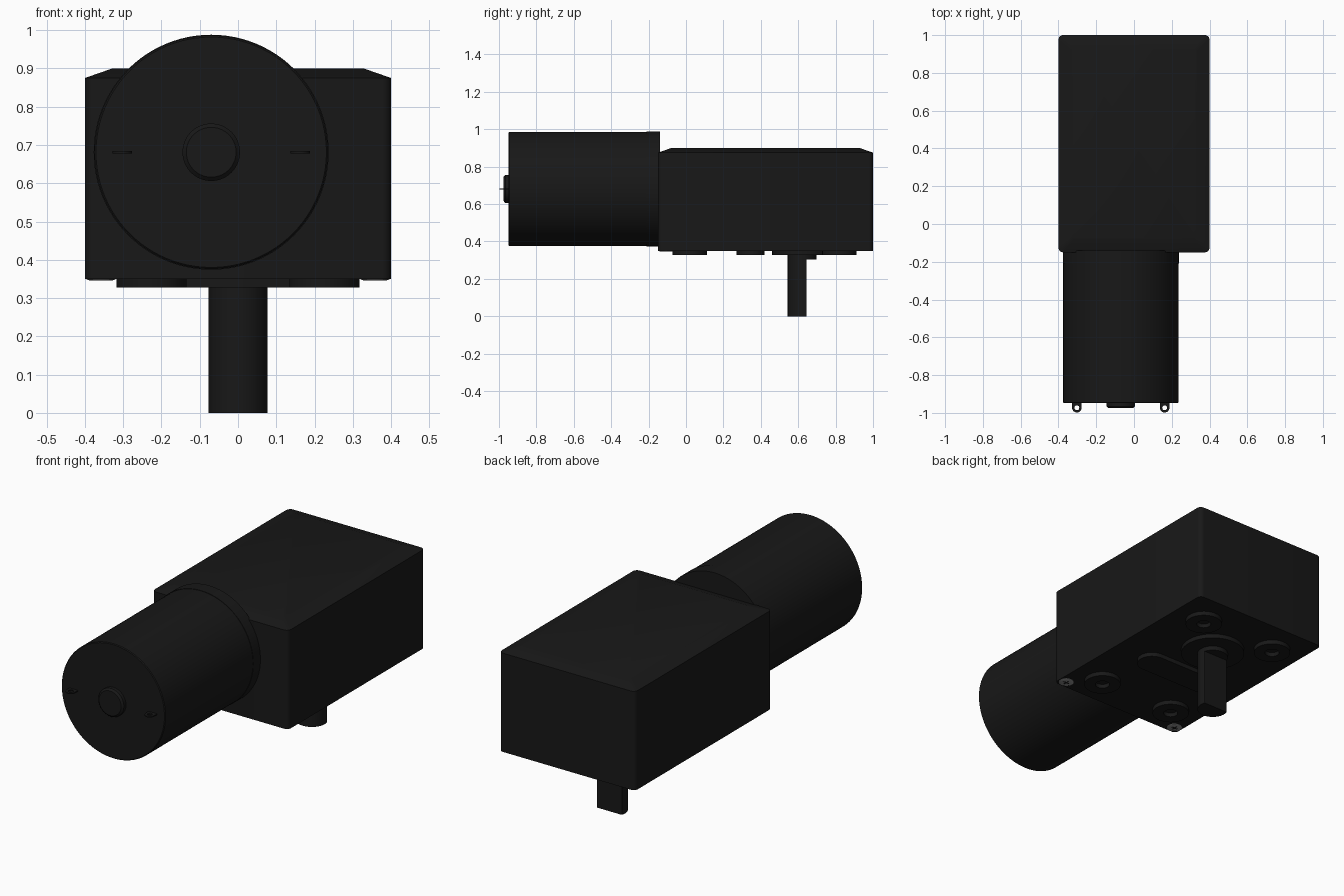
import bpy, bmesh
from math import sin, cos, pi, radians
from mathutils import Matrix

if "Cube" in bpy.data.objects:
    bpy.data.objects.remove(bpy.data.objects["Cube"])


def material(name, v):
    m = bpy.data.materials.new(name)
    m.diffuse_color = (v, v, v, 1)
    m.use_nodes = True
    m.node_tree.nodes["Principled BSDF"].inputs["Base Color"].default_value = m.diffuse_color
    return m


BLACK = material("black", 0.009)
STEEL = material("steel", 0.25)


def finish(name, bm, mat=BLACK):
    bmesh.ops.remove_doubles(bm, verts=bm.verts, dist=1e-5)
    bmesh.ops.recalc_face_normals(bm, faces=bm.faces)
    me = bpy.data.meshes.new(name)
    bm.to_mesh(me)
    bm.free()
    me.materials.append(mat)
    ob = bpy.data.objects.new(name, me)
    bpy.context.collection.objects.link(ob)
    bpy.ops.object.select_all(action='DESELECT')
    ob.select_set(True)
    bpy.context.view_layer.objects.active = ob
    bpy.ops.object.shade_smooth_by_angle(angle=radians(30))
    return ob


def loft(name, sections, mat=BLACK):
    """Skin a stack of (outline, z) sections and cap both ends."""
    bm = bmesh.new()
    rings = [[bm.verts.new((x, y, z)) for x, y in pts] for pts, z in sections]
    n = len(rings[0])
    for a, b in zip(rings, rings[1:]):
        for i in range(n):
            bm.faces.new((a[i], a[(i + 1) % n], b[(i + 1) % n], b[i]))
    bm.faces.new(rings[0])
    bm.faces.new(rings[-1])
    return finish(name, bm, mat)


def lathe(name, profile, matrix, mat=BLACK, steps=64):
    """Spin a (radius, height) profile about local z."""
    bm = bmesh.new()
    vs = [bm.verts.new((r, 0, h)) for r, h in profile]
    es = [bm.edges.new(p) for p in zip(vs, vs[1:])]
    bmesh.ops.spin(bm, geom=vs + es, cent=(0, 0, 0), axis=(0, 0, 1),
                   angle=2 * pi, steps=steps)
    bm.transform(matrix)
    return finish(name, bm, mat)


def rounded_rect(cx, cy, hx, hy, r, seg=6):
    pts = []
    for k, (sx, sy) in enumerate(((1, 1), (-1, 1), (-1, -1), (1, -1))):
        for i in range(seg + 1):
            a = pi / 2 * (k + i / seg)
            pts.append((cx + sx * (hx - r) + r * cos(a), cy + sy * (hy - r) + r * sin(a)))
    return pts


# Gearbox housing with a shallow chamfered lid
full = rounded_rect(0, 0.425, 0.4, 0.575, 0.025)
lid = rounded_rect(0, 0.425, 0.328, 0.503, 0.012)
loft("gearbox_housing", [(full, 0.35), (full, 0.875), (lid, 0.9)])

# Motor can with rear bearing boss, along y
MX, MZ = -0.07, 0.681
axis = Matrix.Translation((MX, 0, MZ)) @ Matrix.Rotation(-pi / 2, 4, 'X')
lathe("motor_can", [(0, -0.975), (0.065, -0.975), (0.075, -0.966), (0.075, -0.948),
                    (0.301, -0.948), (0.305, -0.944), (0.305, -0.14), (0, -0.14)], axis, steps=96)
lathe("motor_collar", [(0.3, -0.21), (0.307, -0.21), (0.307, -0.14)], axis, steps=96)

# Terminal tabs with wire holes
for side, label in ((-1, "left"), (1, "right")):
    cu = bpy.data.curves.new("terminal_" + label, 'CURVE')
    cu.dimensions, cu.fill_mode, cu.extrude = '2D', 'BOTH', 0.003
    r, cy = 0.025, -0.973
    arc = [(r * cos(pi + pi * i / 16), cy + r * sin(pi + pi * i / 16)) for i in range(17)]
    hole = [(0.013 * cos(pi * i / 10), cy + 0.013 * sin(pi * i / 10)) for i in range(20)]
    for pts in ([(-r, -0.94)] + arc + [(r, -0.94)], hole):
        sp = cu.splines.new('POLY')
        sp.points.add(len(pts) - 1)
        for p, (x, y) in zip(sp.points, pts):
            p.co = (x, y, 0, 1)
        sp.use_cyclic_u = True
    cu.materials.append(BLACK)
    ob = bpy.data.objects.new("terminal_" + label, cu)
    ob.location = (MX + side * 0.2325, 0, MZ)
    bpy.context.collection.objects.link(ob)
    bpy.ops.object.select_all(action='DESELECT')
    ob.select_set(True)
    bpy.context.view_layer.objects.active = ob
    bpy.ops.object.convert(target='MESH')

# Mounting bosses with screw holes, and front cover screws
for sx, label in ((-1, "left"), (1, "right")):
    for y, end in ((0.02, "front"), (0.82, "rear")):
        lathe(f"mount_boss_{end}_{label}",
              [(0.092, 0.36), (0.092, 0.327), (0.036, 0.327), (0.036, 0.349), (0, 0.349)],
              Matrix.Translation((sx * 0.226, y, 0)), steps=48)
    at = Matrix.Translation((sx * 0.358, -0.108, 0))
    lathe("cover_screw_" + label, [(0.038, 0.355), (0.038, 0.349), (0.03, 0.346), (0, 0.346)],
          at, STEEL, 32)
    bm = bmesh.new()
    for size in ((0.036, 0.008, 0.004, 1), (0.008, 0.036, 0.004, 1)):
        bmesh.ops.create_cube(bm, size=1, matrix=at @ Matrix.Translation((0, 0, 0.3475))
                              @ Matrix.Diagonal(size))
    finish("screw_cross_" + label, bm)

# Output shaft boss and elongated gear boss on the underside
SY = 0.621
lathe("shaft_boss", [(0.16, 0.36), (0.16, 0.327), (0, 0.327)], Matrix.Translation((0, SY, 0)))
slot = rounded_rect(0, 0.345, 0.245, 0.075, 0.0749, 12)
loft("gear_boss", [(slot, 0.327), (slot, 0.36)])

# Output shaft: round neck, then D-cut with the flat facing the rear
R, flat = 0.077, 0.024
lathe("shaft_neck", [(0, 0.34), (R, 0.34), (R, 0.303), (0, 0.303)], Matrix.Translation((0, SY, 0)))
d_shape = [(R * cos(a), SY + min(R * sin(a), flat)) for a in
           (2 * pi * i / 64 for i in range(64))]
loft("output_shaft", [(d_shape, 0), (d_shape, 0.31)])
